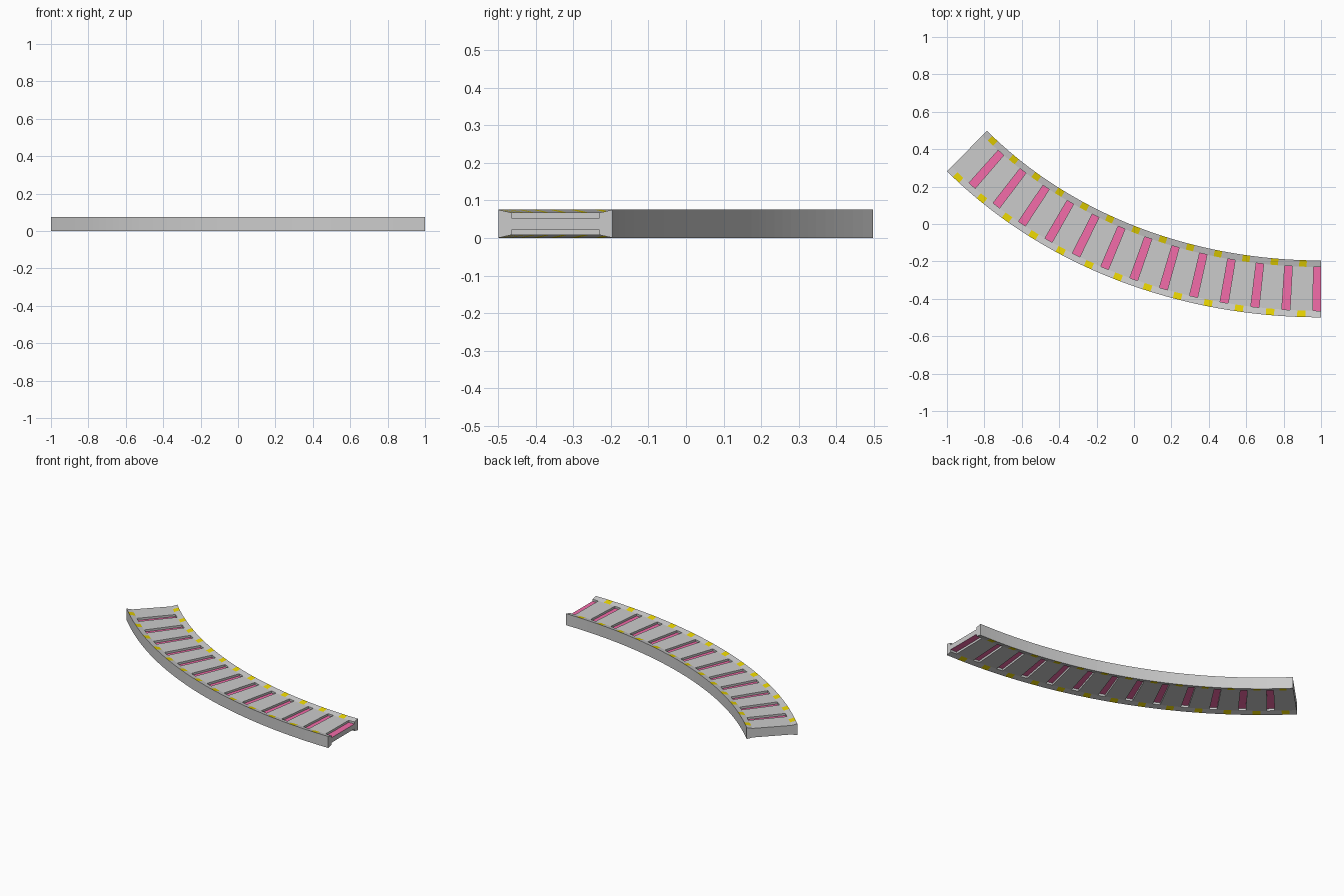
import bpy, bmesh
from mathutils import Vector
from mathutils.geometry import interpolate_bezier

if "Cube" in bpy.data.objects:
    bpy.data.objects.remove(bpy.data.objects["Cube"])

HALF, INNER = 0.152, 0.117            # half width, half width of the flat bed
H, BED, FLOOR = 0.075, 0.067, 0.0535  # rim, bed and slot-floor heights
PITCH, SLOT, MARK = 0.16, 0.042, 0.042

# Centre line of the curved track, measured by arc length
p0, p3 = Vector((-0.893, 0.390, 0)), Vector((1, -0.347, 0))
path = interpolate_bezier(p0, p0 + Vector((0.71, -0.704, 0)) * 0.7,
                          p3 - Vector((0.7, 0, 0)), p3, 600)
dist = [0.0]
for a, b in zip(path, path[1:]):
    dist.append(dist[-1] + (b - a).length)
L = dist[-1]


def point(s, u, z):
    i = 0
    while i < len(path) - 2 and dist[i + 1] < s:
        i += 1
    d = path[i + 1] - path[i]
    t = d.normalized()
    c = path[i] + d * ((s - dist[i]) / d.length)
    return c + Vector((-t.y, t.x, 0)) * u + Vector((0, 0, z))


parts = {n: bmesh.new() for n in ("track_body", "slot_floors", "edge_markers")}


def face(part, pts, flip=False):
    bm = parts[part]
    vs = [bm.verts.new(point(*p)) for p in pts]
    bm.faces.new(vs[::-1] if flip else vs)


def both(part, pts, flip=False):
    # top face plus its mirror image on the underside
    face(part, pts, flip)
    face(part, [(s, u, H - z) for s, u, z in pts], not flip)


# Lengthwise layout: recessed slots alternating with edge markers
spans = []
for k in range(13):
    c = L - SLOT / 2 - k * PITCH
    spans.append((c - SLOT / 2, c + SLOT / 2, "slot"))
    m = c - PITCH / 2
    spans.append((m - MARK / 2, m + MARK / 2, "mark"))
spans.sort()
layout, s = [], 0.0
for a, b, kind in spans:
    if a - s > 1e-4:
        layout.append((s, a, "plain"))
    layout.append((a, b, kind))
    s = b

for a, b, kind in layout:
    # outer walls
    for side in (1, -1):
        face("track_body", [(b, side * HALF, 0), (a, side * HALF, 0),
                            (a, side * HALF, H), (b, side * HALF, H)], side < 0)
    # sloping rims
    rim = "edge_markers" if kind == "mark" else "track_body"
    both(rim, [(a, INNER, BED), (b, INNER, BED), (b, HALF, H), (a, HALF, H)])
    both(rim, [(a, -HALF, H), (b, -HALF, H), (b, -INNER, BED), (a, -INNER, BED)])
    # bed or slot floor
    z = FLOOR if kind == "slot" else BED
    both("slot_floors" if kind == "slot" else "track_body",
         [(a, -INNER, z), (b, -INNER, z), (b, INNER, z), (a, INNER, z)])
    if kind == "slot":
        for e, flip in ((a, False), (b, True)):
            if e < L - 1e-4:
                both("track_body", [(e, -INNER, FLOOR), (e, INNER, FLOOR),
                                    (e, INNER, BED), (e, -INNER, BED)], flip)
        for u, flip in ((-INNER, False), (INNER, True)):
            both("track_body", [(b, u, FLOOR), (a, u, FLOOR),
                                (a, u, BED), (b, u, BED)], flip)


# End caps; the last slot opens through the far end
def cap(s, z, flip):
    lower = [(-HALF, 0), (-INNER, H - BED), (-INNER, H - z),
             (INNER, H - z), (INNER, H - BED), (HALF, 0)]
    upper = [(u, H - v) for u, v in reversed(lower)]
    outline = []
    for p in lower + upper:
        if p not in outline:
            outline.append(p)
    face("track_body", [(s, u, v) for u, v in outline], flip)


cap(0, BED, True)
cap(L, FLOOR, False)

colors = {"slot_floors": (0.9, 0.15, 0.4, 1), "edge_markers": (0.8, 0.65, 0.0, 1)}
for name, bm in parts.items():
    bmesh.ops.remove_doubles(bm, verts=bm.verts, dist=1e-5)
    me = bpy.data.meshes.new(name)
    bm.to_mesh(me)
    bm.free()
    ob = bpy.data.objects.new(name, me)
    bpy.context.collection.objects.link(ob)
    if name in colors:
        mat = bpy.data.materials.new(name)
        mat.diffuse_color = colors[name]
        mat.use_nodes = True
        mat.node_tree.nodes["Principled BSDF"].inputs["Base Color"].default_value = mat.diffuse_color
        me.materials.append(mat)
